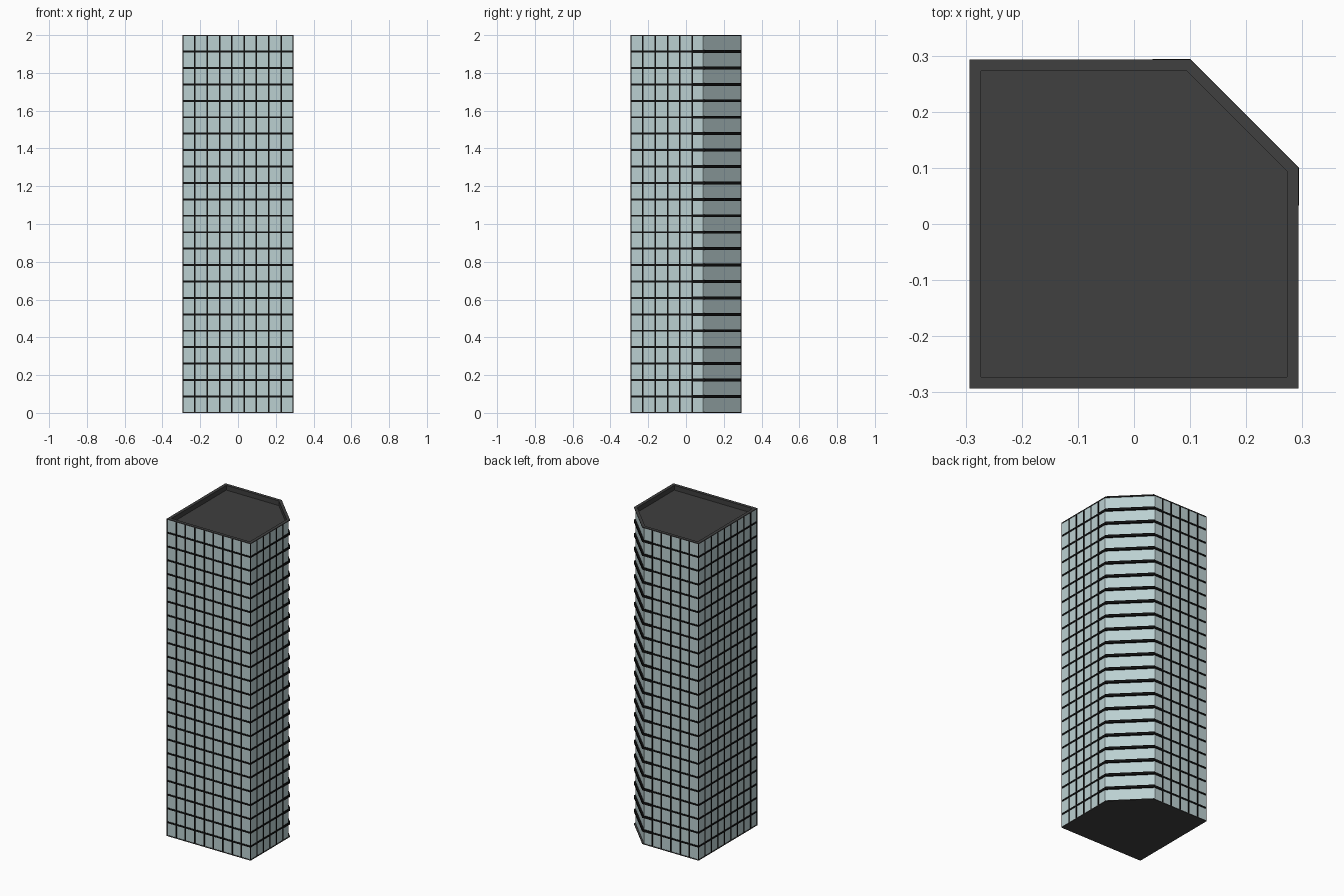
import bpy, bmesh

if "Cube" in bpy.data.objects:
    bpy.data.objects.remove(bpy.data.objects["Cube"])

W, C, H, FLOORS, BAYS = 0.293, 0.1, 2.0, 23, 9
PITCH, BAY = H / FLOORS, 2 * W / BAYS


def plan(half, diag):
    """Square footprint with the +x +y corner cut along x + y = diag."""
    c = diag - half
    return [(-half, -half), (half, -half), (half, c), (c, half), (-half, half)]


OUTER = plan(W, W + C)
GLASS = plan(W - 0.003, W + C - 0.014)
INNER = plan(W - 0.02, W + C - 0.026)


def material(name, color):
    m = bpy.data.materials.new(name)
    m.diffuse_color = (*color, 1)
    m.use_nodes = True
    m.node_tree.nodes["Principled BSDF"].inputs["Base Color"].default_value = m.diffuse_color
    return m


glass_mat = material("glass", (0.50, 0.63, 0.64))
frame_mat = material("black_frame", (0.005, 0.005, 0.005))
roof_mat = material("dark_grey", (0.05, 0.05, 0.05))


def loft(bm, loops, cap_start=False, cap_end=False, closed=False):
    """Skin a series of (plan, z) loops, optionally capped or joined end to start."""
    rows = [[bm.verts.new((x, y, z)) for x, y in pts] for pts, z in loops]
    pairs = list(zip(rows, rows[1:])) + ([(rows[-1], rows[0])] if closed else [])
    for a, b in pairs:
        n = len(a)
        for i in range(n):
            j = (i + 1) % n
            bm.faces.new((a[i], a[j], b[j], b[i]))
    if cap_start:
        bm.faces.new(rows[0][::-1])
    if cap_end:
        bm.faces.new(rows[-1])


def finish(bm, name, mat):
    bmesh.ops.recalc_face_normals(bm, faces=bm.faces)
    mesh = bpy.data.meshes.new(name)
    bm.to_mesh(mesh)
    bm.free()
    mesh.materials.append(mat)
    bpy.context.collection.objects.link(bpy.data.objects.new(name, mesh))


# Glass walls
bm = bmesh.new()
loft(bm, [(GLASS, 0.0), (GLASS, H - 0.004)])
for f in bm.faces:
    f.normal_update()
finish(bm, "glass_walls", glass_mat)

# Roof with a sunken deck behind a parapet
bm = bmesh.new()
loft(bm, [(GLASS, H - 0.005), (OUTER, H - 0.005), (OUTER, H), (INNER, H), (INNER, H - 0.03)],
     cap_end=True)
finish(bm, "roof", roof_mat)

# Base plate
bm = bmesh.new()
loft(bm, [(OUTER, 0), (OUTER, 0.005), (GLASS, 0.005)], cap_start=True)
finish(bm, "base_plate", roof_mat)

# Floor bands around the tower
bm = bmesh.new()
for k in range(1, FLOORS):
    z0, z1 = k * PITCH - 0.005, k * PITCH + 0.005
    loft(bm, [(GLASS, z0), (OUTER, z0), (OUTER, z1), (GLASS, z1)])
finish(bm, "floor_bands", frame_mat)

# Thicker ledges wrapping the cut corner
bm = bmesh.new()
s, o, g = BAY / 2, W + 0.001, W - 0.003
gc = GLASS[2][1]
ledge = [(o, s), (o, C), (C, o), (s, o), (s, g), (gc, g), (g, gc), (g, s)]
for k in range(1, FLOORS):
    z = k * PITCH
    loft(bm, [(ledge, z - 0.0075), (ledge, z + 0.0075)], True, True)
finish(bm, "corner_ledges", frame_mat)

# Vertical mullions on the four straight walls
bm = bmesh.new()


def post(x0, x1, y0, y1):
    loft(bm, [([(x0, y0), (x1, y0), (x1, y1), (x0, y1)], 0.005),
              ([(x0, y0), (x1, y0), (x1, y1), (x0, y1)], H - 0.005)], True, True)


for i in range(1, BAYS):
    a, b = -W + i * BAY - 0.004, -W + i * BAY + 0.004
    post(a, b, -W, -W + 0.004)
    post(-W, -W + 0.004, a, b)
    if b < C - BAY / 2:
        post(a, b, W - 0.004, W)
        post(W - 0.004, W, a, b)
# Slim posts on the three square corners
t = 0.004
for x, y in ((-W, -W), (W - t, -W), (-W, W - t)):
    post(x, x + t, y, y + t)
finish(bm, "mullions", frame_mat)
